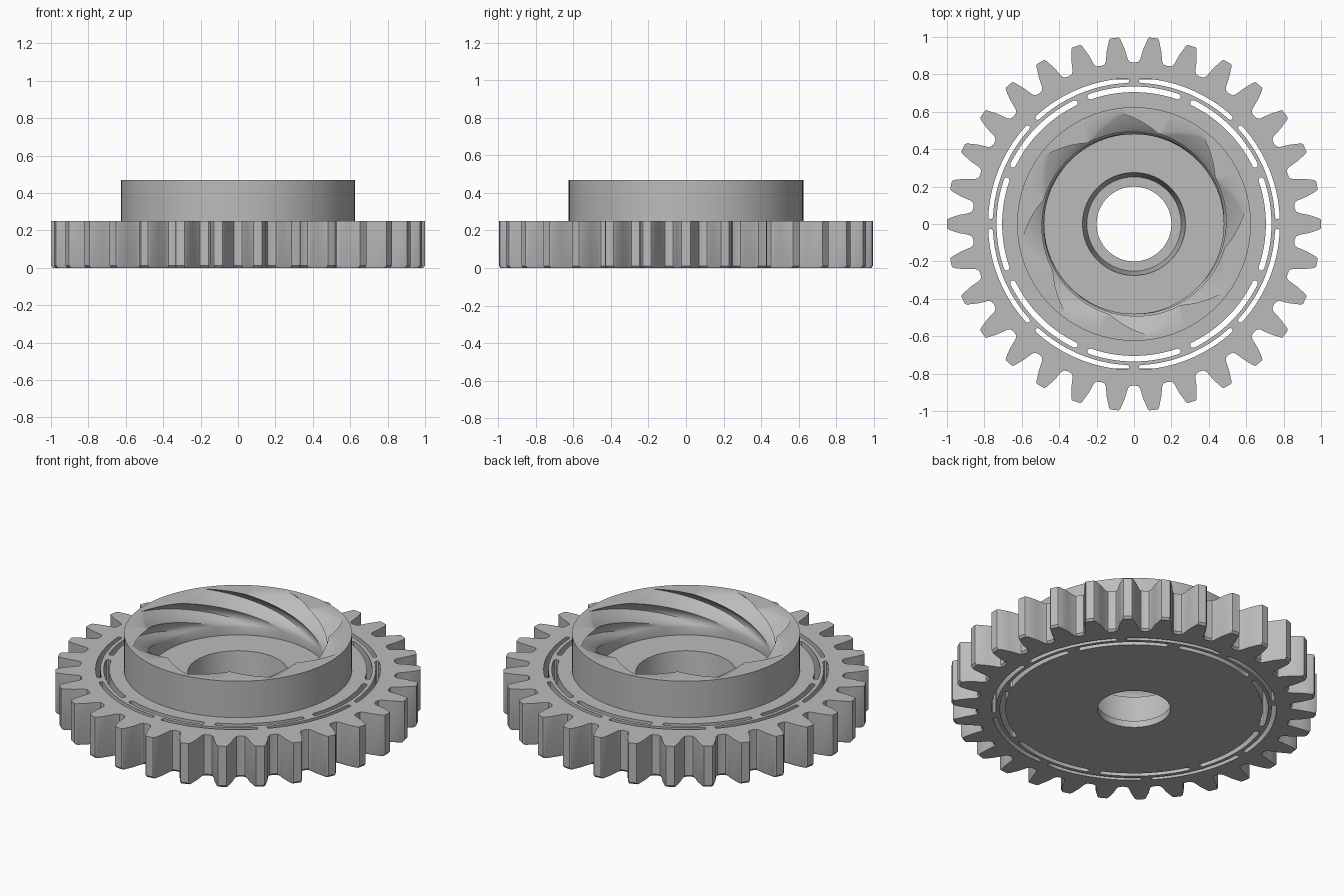
import bpy, bmesh
from math import pi, cos, sin, radians, hypot

cube = bpy.data.objects.get("Cube")
if cube:
    bpy.data.objects.remove(cube)

# One plain grey material
grey = bpy.data.materials.new("plain grey")
grey.use_nodes = True
COLOUR = (0.5, 0.5, 0.5, 1)
grey.diffuse_color = COLOUR
grey.node_tree.nodes["Principled BSDF"].inputs["Base Color"].default_value = COLOUR

TEETH, BLADES, SIDES = 30, 8, 96
GEAR_TOP, HUB_TOP, HUB_R = 0.25, 0.47, 0.625


def polar(r, a):
    return (r * cos(a), r * sin(a))


def arc(r, a0, a1, n):
    return [polar(r, a0 + (a1 - a0) * i / n) for i in range(n + 1)]


def circle(r):
    return arc(r, 0, 2 * pi, SIDES)[:-1]


def slot(r0, r1, a0, a1):
    """Curved slot with rounded ends."""
    rm, h = (r0 + r1) / 2, (r1 - r0) / 2

    def cap(a, side):
        return [polar(rm - h * side * cos(k * pi / 4), a + side * h * sin(k * pi / 4) / rm)
                for k in range(1, 4)]
    return arc(r1, a0, a1, 16) + cap(a1, 1)[::-1] + arc(r0, a1, a0, 16) + cap(a0, -1)[::-1]


def finish(obj, angle):
    obj.data.materials.clear()
    obj.data.materials.append(grey)
    bpy.ops.object.select_all(action='DESELECT')
    obj.select_set(True)
    bpy.context.view_layer.objects.active = obj
    bpy.ops.object.shade_smooth_by_angle(angle=radians(angle))


# Toothed outline
flank = [(0.079, 0.867), (0.067, 0.882), (0.052, 0.935), (0.031, 0.99), (0.023, 1.0)]
outline = []
for t in range(TEETH):
    a = 2 * pi * t / TEETH
    outline.append(polar(0.863, a - pi / TEETH))
    outline += [polar(r, a - d) for d, r in flank]
    outline += [polar(r, a + d) for d, r in reversed(flank)]

# Two staggered rings of slots and the opening for the hub
loops = [outline, circle(HUB_R)]
for i in range(8):
    a = i * pi / 4
    loops.append(slot(0.755, 0.78, a + radians(2.8), a + radians(42.2)))
    loops.append(slot(0.705, 0.735, a - radians(19), a + radians(19)))

curve = bpy.data.curves.new("gear_outline", 'CURVE')
curve.dimensions = '2D'
curve.fill_mode = 'BOTH'
curve.extrude = GEAR_TOP / 2
for pts in loops:
    s = curve.splines.new('POLY')
    s.points.add(len(pts) - 1)
    for p, (x, y) in zip(s.points, pts):
        p.co = (x, y, 0, 1)
    s.use_cyclic_u = True
source = bpy.data.objects.new("gear_outline", curve)
bpy.context.collection.objects.link(source)
bpy.context.view_layer.update()
mesh = bpy.data.meshes.new_from_object(source.evaluated_get(bpy.context.evaluated_depsgraph_get()))
bpy.data.objects.remove(source)

# Gear ring, with a small chamfer under the teeth
bm = bmesh.new()
bm.from_mesh(mesh)
bmesh.ops.translate(bm, verts=bm.verts, vec=(0, 0, GEAR_TOP / 2))
bmesh.ops.remove_doubles(bm, verts=bm.verts, dist=0.0001)
bmesh.ops.bisect_plane(bm, geom=bm.verts[:] + bm.edges[:] + bm.faces[:],
                       plane_co=(0, 0, 0.012), plane_no=(0, 0, 1))
for v in bm.verts:
    r = hypot(v.co.x, v.co.y)
    if v.co.z < 0.005 and r > 0.83:
        v.co.x *= 1 - 0.01 / r
        v.co.y *= 1 - 0.01 / r
bmesh.ops.recalc_face_normals(bm, faces=bm.faces)
bm.to_mesh(mesh)
bm.free()
gear = bpy.data.objects.new("gear_ring", mesh)
bpy.context.collection.objects.link(gear)
finish(gear, 25)

# Hub: rings lofted round a closed section, with twisted grooves in the cup wall
PHASE, TWIST, STEPS = radians(97.5), radians(-75), 20
CUP_R, GROOVE_END = 0.48, 0.285
rings = [(HUB_R, HUB_R, 0, 0), (HUB_R, HUB_R, HUB_TOP, 0)]  # tip radius, dip radius, z, turn
for i in range(STEPS + 1):
    t = i / STEPS
    rings.append((0.6 + (CUP_R - 0.6) * t, 0.5 + (CUP_R - 0.5) * t,
                  HUB_TOP + (GROOVE_END - HUB_TOP) * t, TWIST * t))
for r, z in [(CUP_R, 0.235), (0.275, 0.235), (0.252, 0.04), (0.2, 0.04), (0.2, 0)]:
    rings.append((r, r, z, TWIST))

bm = bmesh.new()
per = SIDES // BLADES
grid = []
for tip, dip, z, turn in rings:
    row = []
    for k in range(SIDES):
        f = abs((k % per) / per * 2 - 1)  # 1 at a tip, 0 at a dip
        x, y = polar(dip + (tip - dip) * f, PHASE + turn + 2 * pi * k / SIDES)
        row.append(bm.verts.new((x, y, z)))
    grid.append(row)
shift = round(TWIST / (2 * pi) * SIDES)
for j, row in enumerate(grid):
    last = j == len(grid) - 1
    nxt = grid[(j + 1) % len(grid)]
    off = shift if last else 0  # undo the turn on the underside
    for k in range(SIDES):
        n = (k + 1) % SIDES
        bm.faces.new((row[k], row[n], nxt[(n + off) % SIDES], nxt[(k + off) % SIDES]))
bmesh.ops.recalc_face_normals(bm, faces=bm.faces)
mesh = bpy.data.meshes.new("hub")
bm.to_mesh(mesh)
bm.free()
hub = bpy.data.objects.new("hub", mesh)
bpy.context.collection.objects.link(hub)
finish(hub, 30)
